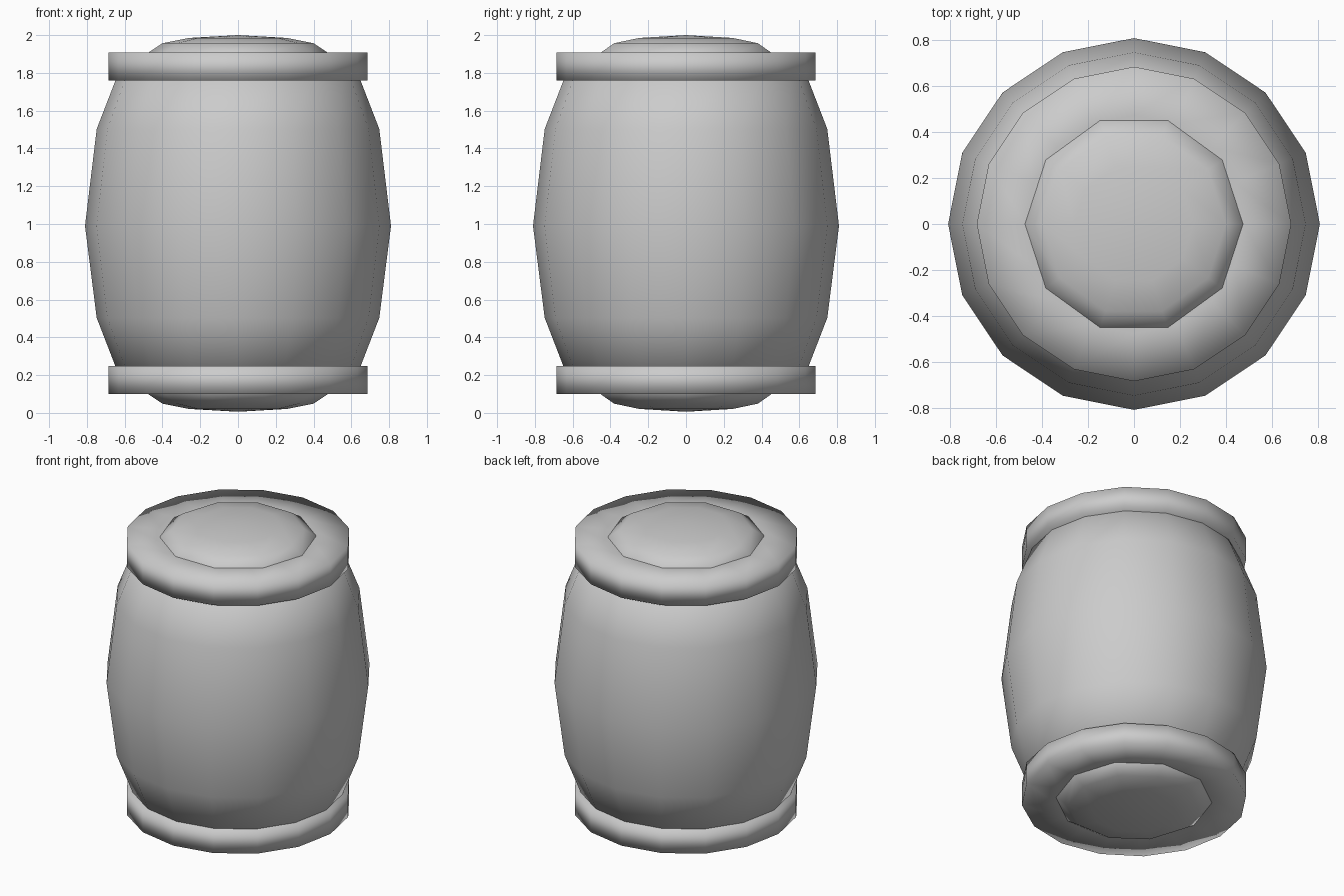
import bpy, bmesh
from math import cos, sin, tau

if "Cube" in bpy.data.objects:
    bpy.data.objects.remove(bpy.data.objects["Cube"])

MID = 1.003  # height of the mirror plane between the two ends


def lathe(name, profile, sides):
    """Spin (radius, z) points, listed bottom to top, around z; close both ends."""
    bm = bmesh.new()
    rings = []
    for r, z in profile:
        n = 1 if r == 0 else sides
        rings.append([bm.verts.new((r * cos(tau * i / sides), r * sin(tau * i / sides), z))
                      for i in range(n)])
    for a, b in zip(rings, rings[1:]):
        for i in range(sides):
            j = (i + 1) % sides
            quad = [a[i % len(a)], a[j % len(a)], b[j % len(b)], b[i % len(b)]]
            bm.faces.new(list(dict.fromkeys(quad)))
    for ring in (rings[0], rings[-1]):
        if len(ring) > 1:
            bm.faces.new(ring)
    bmesh.ops.recalc_face_normals(bm, faces=bm.faces)
    for f in bm.faces:
        f.smooth = True
    me = bpy.data.meshes.new(name)
    bm.to_mesh(me)
    bm.free()
    ob = bpy.data.objects.new(name, me)
    bpy.context.collection.objects.link(ob)
    return ob


def flip(profile):
    return [(r, 2 * MID - z) for r, z in reversed(profile)]


# Bulging body, its ends tucked inside the rims
upper = [(0.81, 0.99), (0.748, 1.503), (0.61, 1.86)]
lathe("barrel_body", flip(upper[1:]) + upper, 16)

# Flat rim bands and shallow domes at both ends
rim = [(0.475, 1.759), (0.685, 1.759), (0.685, 1.907), (0.475, 1.907)]
dome = [(0.48, 1.885), (0.475, 1.907), (0.40, 1.957), (0.26, 1.985), (0, 2.0)]
for end, shape in (("top", lambda p: p), ("bottom", flip)):
    lathe(end + "_rim", shape(rim), 16)
    lathe(end + "_dome", [(r, max(z, 0)) for r, z in shape(dome)], 10)
